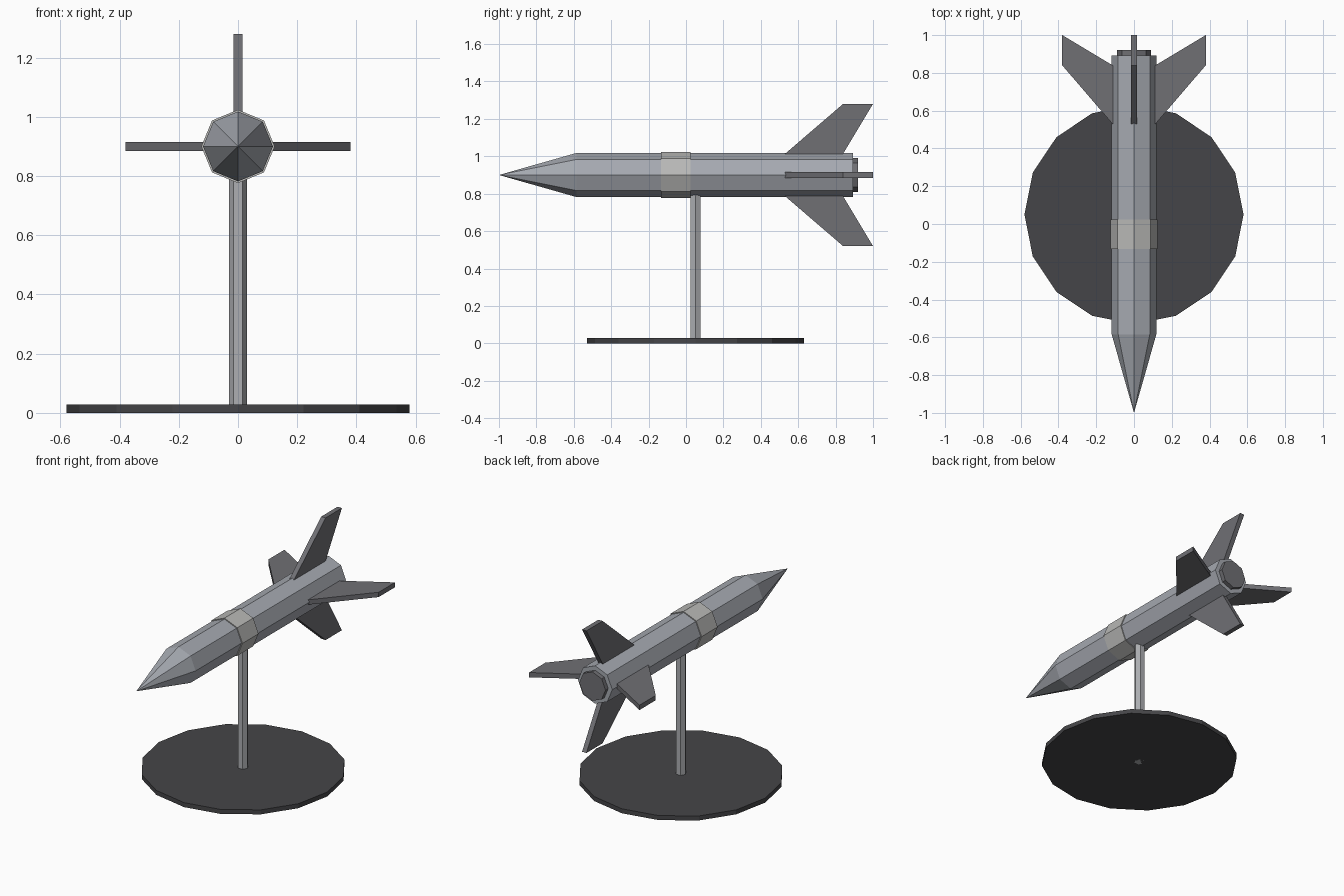
import bpy, bmesh
from math import cos, sin, pi
from mathutils import Matrix, Vector

if "Cube" in bpy.data.objects:
    bpy.data.objects.remove(bpy.data.objects["Cube"])

AXIS_Z = 0.9      # height of the rocket axis
STAND_Y = 0.05    # stand position


def material(name, rgb):
    m = bpy.data.materials.new(name)
    m.diffuse_color = (*rgb, 1)
    m.use_nodes = True
    m.node_tree.nodes["Principled BSDF"].inputs["Base Color"].default_value = m.diffuse_color
    return m


hull = material("hull_grey", (0.38, 0.40, 0.44))
pale = material("pale_grey", (0.48, 0.48, 0.47))
steel = material("steel_grey", (0.42, 0.43, 0.45))
fin_grey = material("fin_grey", (0.16, 0.16, 0.175))
dark = material("dark_grey", (0.06, 0.06, 0.065))


def finish(name, bm, mat):
    bmesh.ops.recalc_face_normals(bm, faces=bm.faces)
    mesh = bpy.data.meshes.new(name)
    bm.to_mesh(mesh)
    bm.free()
    mesh.materials.append(mat)
    obj = bpy.data.objects.new(name, mesh)
    bpy.context.collection.objects.link(obj)
    return obj


def lathe(name, profile, sides, matrix, mat):
    """Faceted solid from (radius, height) pairs; zero radius makes a point."""
    bm = bmesh.new()
    rings = []
    for r, h in profile:
        n = sides if r > 0 else 1
        rings.append([bm.verts.new(matrix @ Vector((r * cos(2 * pi * i / sides),
                      r * sin(2 * pi * i / sides), h))) for i in range(n)])
    for a, b in zip(rings, rings[1:]):
        for i in range(sides):
            j = (i + 1) % sides
            if len(a) == 1:
                bm.faces.new((a[0], b[i], b[j]))
            else:
                bm.faces.new((a[i], a[j], b[j], b[i]))
    for ring in (rings[0], rings[-1]):
        if len(ring) > 1:
            bm.faces.new(ring)
    return finish(name, bm, mat)


# local z runs along world +y for the rocket parts
along_y = Matrix.Translation((0, 0, AXIS_Z)) @ Matrix.Rotation(-pi / 2, 4, 'X')
upright = Matrix.Translation((0, STAND_Y, 0))

# rocket: pointed body, collar band and nozzle
lathe("rocket_body", [(0, -1.0), (0.118, -0.585), (0.118, 0.893)], 8, along_y, hull)
lathe("collar_band", [(0.124, -0.133), (0.124, 0.024)], 8, along_y, pale)
lathe("nozzle", [(0.09, 0.87), (0.09, 0.92)], 8, along_y, fin_grey)

# four swept tail fins, extruded from a (y, distance from axis) profile
FIN = [(0.52, 0.105), (0.84, 0.38), (1.0, 0.38), (0.835, 0.105)]
for k, side in enumerate(("top", "left", "bottom", "right")):
    bm = bmesh.new()
    face = bm.faces.new([bm.verts.new((-0.015, y, r)) for y, r in FIN])
    ext = bmesh.ops.extrude_face_region(bm, geom=[face], use_keep_orig=True)
    moved = [v for v in ext["geom"] if isinstance(v, bmesh.types.BMVert)]
    bmesh.ops.translate(bm, verts=moved, vec=(0.03, 0, 0))
    place = Matrix.Translation((0, 0, AXIS_Z)) @ Matrix.Rotation(-k * pi / 2, 4, 'Y')
    bmesh.ops.transform(bm, matrix=place, verts=bm.verts)
    finish(f"fin_{side}", bm, fin_grey)

# display stand
lathe("stand_post", [(0.031, 0.0), (0.031, 0.82)], 6, upright, steel)
lathe("stand_base", [(0.58, 0.0), (0.58, 0.028)], 16, upright, dark)
